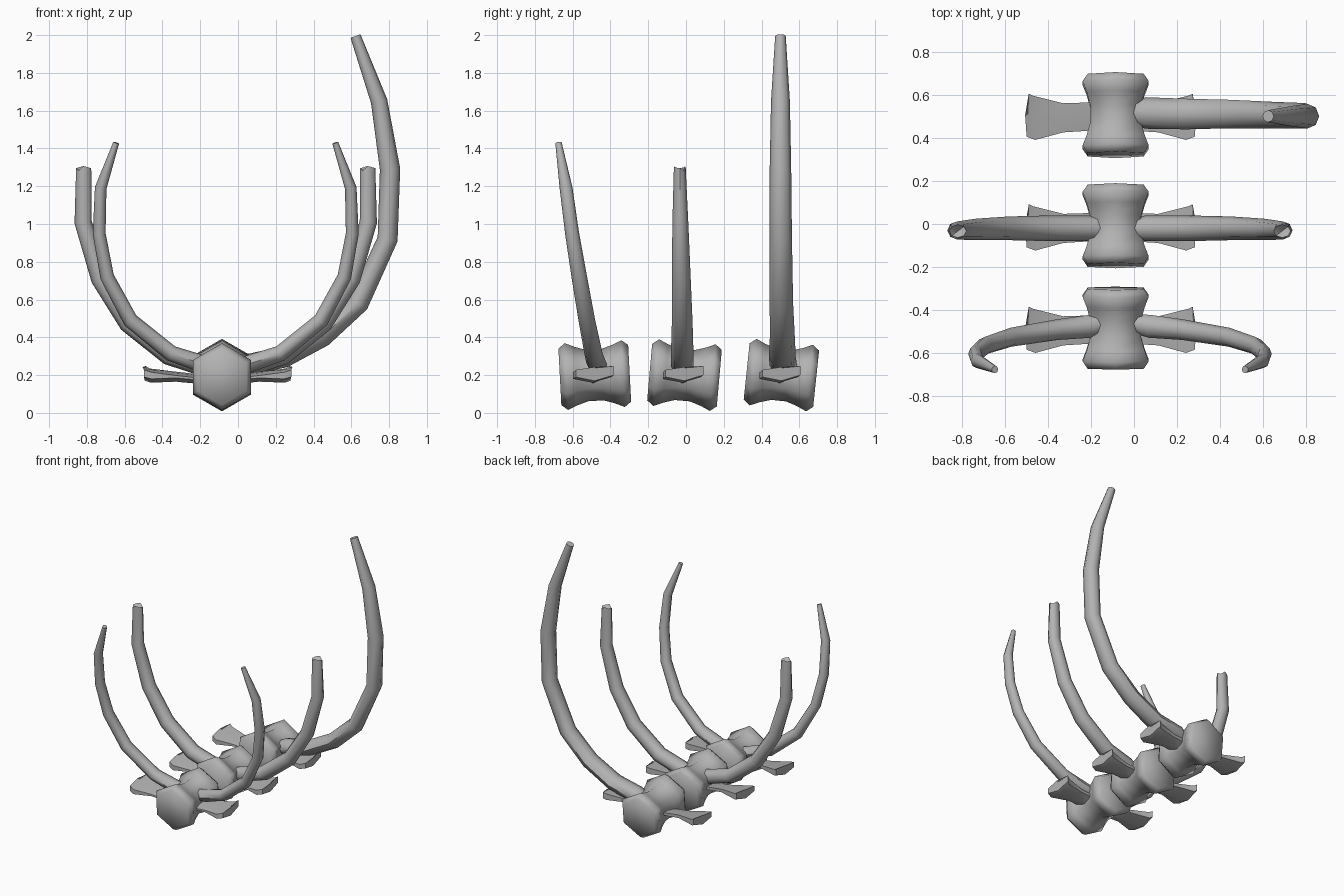
import bpy
import bmesh
from math import sin, cos, pi, radians
from mathutils import Vector, Matrix

if "Cube" in bpy.data.objects:
    bpy.data.objects.remove(bpy.data.objects["Cube"])

bone = bpy.data.materials.new("grey bone")
bone.use_nodes = True
GREY = (0.45, 0.45, 0.45, 1)
bone.diffuse_color = GREY
bone.node_tree.nodes["Principled BSDF"].inputs["Base Color"].default_value = GREY


def loft(name, rings, smooth, cap_depth=0.0):
    """Skin a list of point rings, closing both ends; the last cap may be sunk."""
    bm = bmesh.new()
    loops = [[bm.verts.new(p) for p in ring] for ring in rings]
    n = len(loops[0])
    for a, b in zip(loops, loops[1:]):
        for i in range(n):
            j = (i + 1) % n
            bm.faces.new((a[i], a[j], b[j], b[i]))
    bm.faces.new(loops[0])
    if cap_depth:
        mid = sum((v.co for v in loops[-1]), Vector()) / n
        hub = bm.verts.new(mid - Vector((0, 0, cap_depth)))
        for i in range(n):
            bm.faces.new((loops[-1][i], loops[-1][(i + 1) % n], hub))
    else:
        bm.faces.new(loops[-1])
    bmesh.ops.recalc_face_normals(bm, faces=bm.faces)
    mesh = bpy.data.meshes.new(name)
    bm.to_mesh(mesh)
    bm.free()
    mesh.materials.append(bone)
    ob = bpy.data.objects.new(name, mesh)
    bpy.context.collection.objects.link(ob)
    bpy.ops.object.select_all(action="DESELECT")
    ob.select_set(True)
    bpy.context.view_layer.objects.active = ob
    bpy.ops.object.shade_smooth_by_angle(angle=radians(smooth))
    return ob


def vertebra(name, y, tilt):
    """Six-sided spool lying along y, with a narrow waist and bevelled rims."""
    half = [(0.185, 0.15), (0.15, 0.177), (0.1, 0.155), (0.04, 0.136)]
    profile = [(-d, r) for d, r in half] + [(d, r) for d, r in reversed(half)]
    turn = Matrix.Rotation(radians(tilt), 3, "X")
    centre = Vector((-0.085, y, 0.2))
    rings = []
    for d, r in profile:
        rings.append([centre + turn @ Vector((r * sin(k * pi / 3), d, r * cos(k * pi / 3)))
                      for k in range(6)])
    loft(name, rings, 62)


def side_process(name, y, side):
    """Flat wing that flares toward its outer end."""
    # distance out, back edge, front edge, bottom, top
    stations = [(0.06, 0.06, -0.07, 0.15, 0.2), (0.22, 0.055, -0.08, 0.165, 0.218),
                (0.355, 0.09, -0.115, 0.16, 0.235), (0.385, 0.1, -0.1, 0.17, 0.248)]
    rings = []
    for i, (out, back, front, low, top) in enumerate(stations):
        skew = (0, 0, -0.005, 0.005)[i]
        x = -0.108 + side * out
        mid = (back + front) / 2
        rings.append([(x + side * skew, y + front, low + 0.02), (x, y + mid, low),
                      (x - side * skew, y + back, low + 0.03), (x - side * skew, y + back, top),
                      (x + side * 0.012, y + mid, top - 0.005), (x + side * skew, y + front, top - 0.02)])
    loft(name, rings, 40)


def rib(name, side, axis, path, broken=False):
    """Tapered tube; path rows are out, y, z, in-plane radius, y radius."""
    pts = [Vector((axis + side * p[0], p[1], p[2])) for p in path]
    sides = 8
    rings = []
    for i, (p, row) in enumerate(zip(pts, path)):
        along = (pts[min(i + 1, len(pts) - 1)] - pts[max(i - 1, 0)]).normalized()
        across = Vector((0, 1, 0)).cross(along).normalized()
        deep = along.cross(across)
        ring = [p + across * row[3] * cos(2 * pi * k / sides) + deep * row[4] * sin(2 * pi * k / sides)
                for k in range(sides)]
        rings.append(ring)
    if broken:
        # snapped end: uneven rim around a sunken core
        for k, v in enumerate(rings[-1]):
            v.z += (0.0, -0.012, 0.012, 0.004)[k % 4]
    loft(name, rings, 50, 0.03 if broken else 0)


FRONT_RIB = [(0.06, -0.46, 0.245, 0.04, 0.045), (0.14, -0.475, 0.265, 0.046, 0.053),
             (0.29, -0.49, 0.315, 0.043, 0.048), (0.505, -0.525, 0.49, 0.041, 0.044),
             (0.628, -0.565, 0.72, 0.037, 0.041), (0.67, -0.603, 0.95, 0.034, 0.037),
             (0.662, -0.635, 1.19, 0.031, 0.034), (0.58, -0.675, 1.43, 0.016, 0.017)]
MIDDLE_RIB = [(0.07, -0.02, 0.24, 0.045, 0.045), (0.12, -0.02, 0.25, 0.055, 0.06),
              (0.3, -0.02, 0.305, 0.053, 0.06), (0.515, -0.02, 0.475, 0.052, 0.055),
              (0.665, -0.025, 0.71, 0.049, 0.05), (0.755, -0.03, 1.01, 0.046, 0.042),
              (0.752, -0.033, 1.295, 0.04, 0.031)]
REAR_RIB = [(0.07, 0.515, 0.24, 0.045, 0.05), (0.12, 0.515, 0.255, 0.057, 0.073),
            (0.31, 0.51, 0.295, 0.056, 0.071), (0.515, 0.51, 0.405, 0.056, 0.066),
            (0.705, 0.505, 0.58, 0.056, 0.062), (0.86, 0.502, 0.92, 0.054, 0.059),
            (0.873, 0.5, 1.29, 0.054, 0.057), (0.815, 0.5, 1.65, 0.044, 0.05),
            (0.69, 0.5, 1.995, 0.028, 0.028)]

# Spine pieces with their wings
for place, y, tilt in (("front", -0.483, 3), ("middle", -0.008, -5), ("rear", 0.505, -6)):
    vertebra(place + "_vertebra", y, tilt)
    for label, side in (("left", 1), ("right", -1)):
        side_process(f"{place}_{label}_side_process", y, side)

# Ribs: two full pairs and a single long one at the rear
for label, side in (("left", 1), ("right", -1)):
    rib(f"front_{label}_rib", side, -0.065, FRONT_RIB)
    rib(f"middle_{label}_broken_rib", side, -0.065, MIDDLE_RIB, broken=True)
rib("rear_left_rib", 1, -0.068, REAR_RIB)
